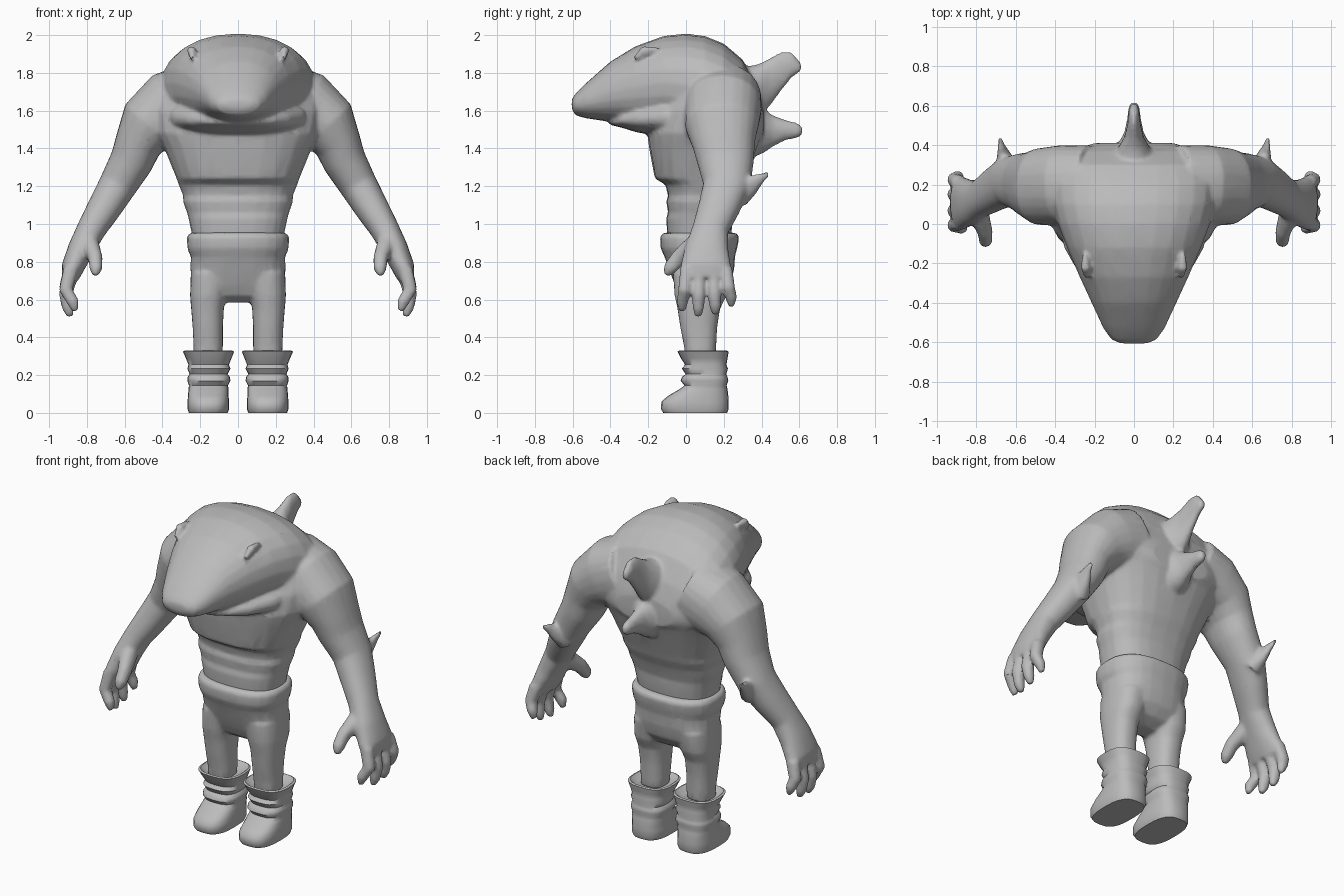
import bpy, bmesh, math
from mathutils import Vector

grey = bpy.data.materials.new("plain grey")
grey.diffuse_color = (0.5, 0.5, 0.5, 1)
SIDES = 24


def ring(c, u, v, power=2.0):
    """Rounded cross-section around c with half-axes u and v."""
    pts = []
    for i in range(SIDES):
        a = 2 * math.pi * i / SIDES
        ca, sa = math.cos(a), math.sin(a)
        p = math.copysign(abs(ca) ** (2 / power), ca)
        q = math.copysign(abs(sa) ** (2 / power), sa)
        pts.append(Vector(c) + Vector(u) * p + Vector(v) * q)
    return pts


def loft(bm, rings):
    rows = [[bm.verts.new(p) for p in r] for r in rings]
    for a, b in zip(rows, rows[1:]):
        for i in range(SIDES):
            j = (i + 1) % SIDES
            bm.faces.new((a[i], a[j], b[j], b[i]))
    bm.faces.new(rows[0][::-1])
    bm.faces.new(rows[-1])


def loft_up(bm, rows, power=2.4):
    """Rows of (z, x0, x1, y0, y1), stacked upward."""
    loft(bm, [ring(((a + b) / 2, (c + d) / 2, z), ((b - a) / 2, 0, 0),
                   (0, (d - c) / 2, 0), power) for z, a, b, c, d in rows])


def loft_back(bm, rows, x=0, power=2.0):
    """Rows of (y, half width, z0, z1), stacked front to back."""
    loft(bm, [ring((x, y, (a + b) / 2), (w, 0, 0), (0, 0, (b - a) / 2), power)
              for y, w, a, b in rows])


def limb(bm, rows, s=1):
    """Rows of (x, y, z, thickness in the xz plane, thickness in y)."""
    pts = [Vector((s * r[0], r[1], r[2])) for r in rows]
    rings = []
    for i, r in enumerate(rows):
        d = pts[min(i + 1, len(pts) - 1)] - pts[max(i - 1, 0)]
        side = d.cross(Vector((0, 1, 0))).normalized()
        across = side.cross(d).normalized()
        if across.y < 0:
            across = -across
        rings.append(ring(pts[i], side * r[3], across * r[4], 2.2))
    loft(bm, rings)


def finish(name, bm, voxel=None, ratio=0.3, smooth=4):
    bmesh.ops.recalc_face_normals(bm, faces=bm.faces[:])
    me = bpy.data.meshes.new(name)
    bm.to_mesh(me)
    bm.free()
    ob = bpy.data.objects.new(name, me)
    bpy.context.collection.objects.link(ob)
    bpy.ops.object.select_all(action='DESELECT')
    bpy.context.view_layer.objects.active = ob
    ob.select_set(True)
    if voxel:
        m = ob.modifiers.new("fuse", 'REMESH')
        m.mode, m.voxel_size = 'VOXEL', voxel
        m = ob.modifiers.new("soften", 'SMOOTH')
        m.factor, m.iterations = 0.5, smooth
        m = ob.modifiers.new("reduce", 'DECIMATE')
        m.ratio = ratio
        for m in list(ob.modifiers):
            bpy.ops.object.modifier_apply(modifier=m.name)
    ob.data.materials.clear()
    ob.data.materials.append(grey)
    bpy.ops.object.shade_smooth_by_angle(angle=math.radians(50))
    return ob


# Body: torso with a ledge under the chest
bm = bmesh.new()
torso = [(.86, .23, -.09, .22), (.95, .245, -.10, .24), (1.03, .262, -.105, .25),
         (1.06, .27, -.095, .25), (1.12, .292, -.105, .27), (1.15, .29, -.095, .28),
         (1.21, .315, -.11, .31), (1.24, .325, -.165, .32), (1.40, .39, -.195, .38),
         (1.48, .43, -.205, .41), (1.6, .45, -.16, .41), (1.7, .43, -.1, .385),
         (1.8, .34, -.04, .34), (1.88, .24, .02, .28)]
loft_up(bm, [(z, -w, w, a, b) for z, w, a, b in torso], 2.5)

# Head flowing into the hunched back
loft_back(bm, [(-.605, .07, 1.61, 1.66), (-.585, .115, 1.575, 1.69), (-.53, .155, 1.56, 1.745),
               (-.4, .215, 1.54, 1.86), (-.27, .275, 1.515, 1.94), (-.12, .34, 1.5, 1.995),
               (0, .385, 1.47, 2.008), (.1, .41, 1.45, 1.995), (.2, .42, 1.42, 1.955),
               (.3, .40, 1.4, 1.87), (.37, .33, 1.42, 1.74), (.41, .2, 1.46, 1.62)], power=2.2)

# Lower jaw with a lip standing slightly proud
loft_back(bm, [(-.40, .10, 1.525, 1.545), (-.34, .20, 1.51, 1.59), (-.26, .275, 1.485, 1.625),
               (-.12, .355, 1.465, 1.665), (.02, .385, 1.46, 1.69), (.1, .37, 1.46, 1.69)],
          power=2.4)

# Back fins
loft_back(bm, [(.30, .12, 1.55, 1.83), (.38, .085, 1.57, 1.845), (.44, .05, 1.62, 1.875),
               (.50, .034, 1.70, 1.91), (.56, .028, 1.775, 1.91), (.61, .018, 1.81, 1.85)])
loft_back(bm, [(.32, .12, 1.34, 1.63), (.41, .08, 1.375, 1.61), (.46, .05, 1.41, 1.575),
               (.53, .035, 1.445, 1.55), (.59, .028, 1.455, 1.535), (.615, .018, 1.475, 1.515)])

for s in (-1, 1):
    # Brow ridge
    limb(bm, [(.24, -.27, 1.875, .012, .012), (.245, -.22, 1.915, .024, .03),
              (.25, -.15, 1.925, .012, .012)], s)
    # Arm from shoulder to palm
    limb(bm, [(.22, .2, 1.66, .2, .2), (.36, .195, 1.61, .2, .205), (.475, .19, 1.525, .163, .195),
              (.53, .2, 1.42, .125, .165), (.565, .21, 1.33, .115, .15),
              (.64, .215, 1.2, .1, .125), (.705, .175, 1.09, .09, .11),
              (.775, .13, .975, .077, .095), (.83, .11, .87, .07, .115),
              (.875, .105, .77, .06, .135), (.89, .105, .71, .045, .125)], s)
    # Elbow fin
    limb(bm, [(.64, .27, 1.15, .06, .07), (.66, .335, 1.2, .035, .055),
              (.672, .39, 1.24, .018, .03), (.68, .44, 1.268, .008, .01)], s)
    # Four fingers: y and z of the knuckle, then y and z of the tip
    for y0, z0, y1, z1, x1 in ((.005, .76, -.02, .54, .86), (.07, .74, .065, .51, .888),
                               (.145, .74, .155, .52, .892), (.21, .76, .24, .565, .88)):
        ym, zm = (y0 + y1) / 2, (z0 + z1) / 2
        limb(bm, [(.885, y0, z0, .04, .036), (.912, ym, zm, .036, .034),
                  (x1 + .012, y1, z1 + .045, .031, .03), (x1, y1, z1, .016, .017)], s)
    # Thumb
    limb(bm, [(.79, .09, .93, .045, .05), (.775, .02, .87, .045, .05),
              (.755, -.04, .82, .038, .042), (.752, -.085, .765, .034, .036),
              (.755, -.105, .73, .016, .018)], s)
finish("body", bm, 0.012, 0.25, 3)

# Trousers: rolled waistband, hips and legs
bm = bmesh.new()
hips = [(.585, .1, .02, .12), (.62, .19, -.03, .19), (.68, .245, -.06, .235), (.76, .252, -.09, .255),
        (.83, .25, -.115, .26), (.85, .262, -.125, .265), (.875, .268, -.135, .272),
        (.93, .272, -.138, .282), (.95, .258, -.125, .27), (.955, .23, -.1, .24)]
loft_up(bm, [(z, -w, w, a, b) for z, w, a, b in hips], 2.5)
for s in (-1, 1):
    legs = [(.29, .085, .235, -.005, .155), (.35, .08, .235, -.01, .16), (.45, .08, .24, -.03, .165),
            (.55, .075, .248, -.045, .18), (.62, .06, .254, -.06, .215), (.74, .03, .25, -.07, .235)]
    loft_up(bm, [(z, min(s * a, s * b), max(s * a, s * b), c, d) for z, a, b, c, d in legs])
finish("trousers", bm, 0.012, 0.25, 3)

# Boots: rounded toe, folded ankle and flared open cuff
boot = [(0, .055, .26, -.12, .218), (.02, .047, .267, -.133, .226), (.06, .047, .267, -.13, .226),
        (.09, .05, .265, -.095, .224), (.125, .05, .262, -.035, .22), (.145, .053, .26, -.008, .215),
        (.17, .04, .268, -.028, .224), (.19, .043, .266, -.022, .22), (.205, .055, .257, -.002, .213),
        (.235, .04, .268, -.022, .222), (.255, .048, .262, -.005, .214), (.29, .034, .276, -.028, .22),
        (.325, .02, .292, -.045, .226), (.33, .03, .28, -.035, .216), (.3, .07, .245, 0, .18)]
for s, name in ((1, "boot_left"), (-1, "boot_right")):
    bm = bmesh.new()
    loft_up(bm, [(z, min(s * a, s * b), max(s * a, s * b), c, d) for z, a, b, c, d in boot], 2.8)
    finish(name, bm)
